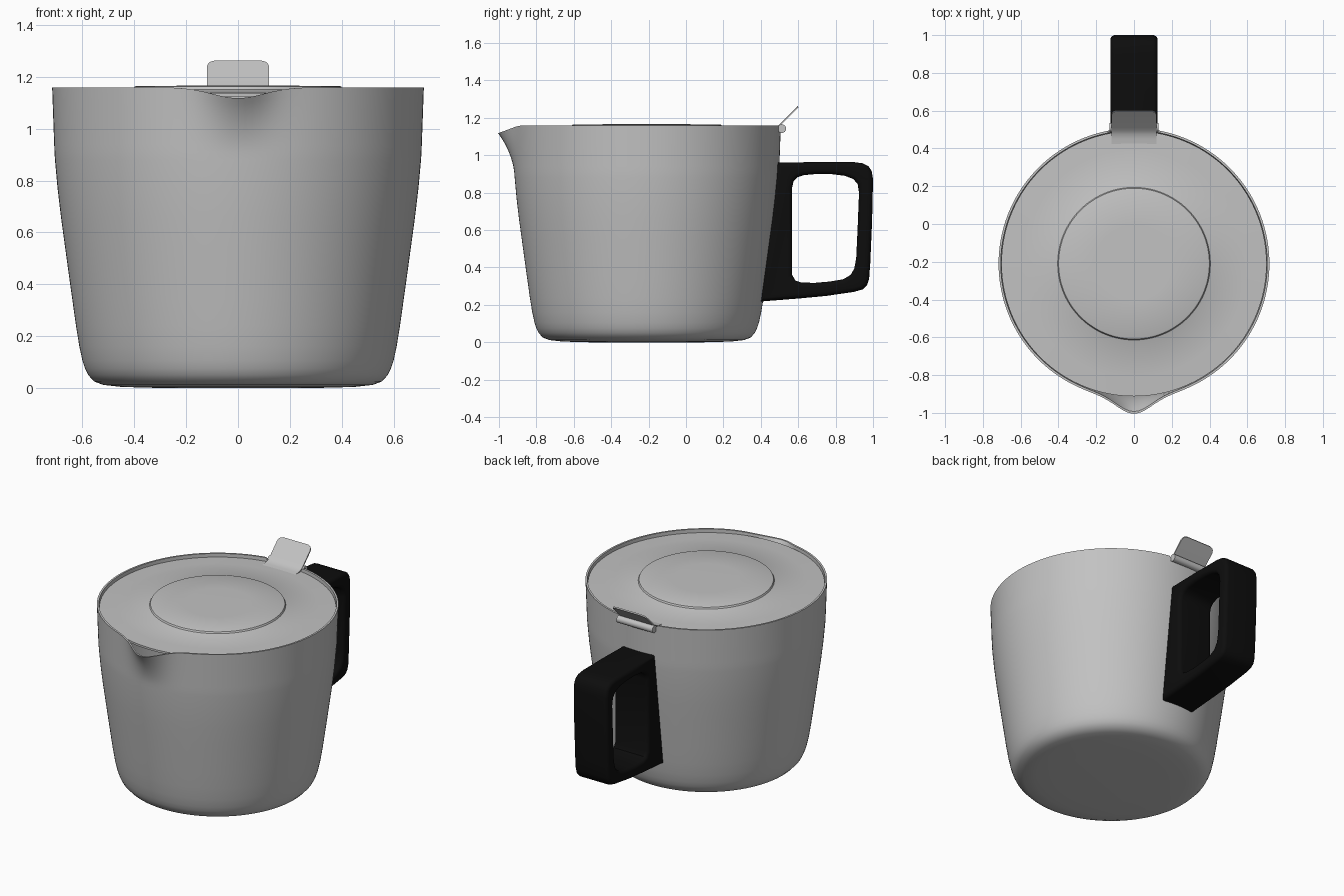
import bpy, bmesh, math

if "Cube" in bpy.data.objects:
    bpy.data.objects.remove(bpy.data.objects["Cube"])

CY = -0.21      # pot axis in y
SEG = 160


def material(name, rgb):
    m = bpy.data.materials.new(name)
    m.diffuse_color = (*rgb, 1)
    m.use_nodes = True
    m.node_tree.nodes["Principled BSDF"].inputs["Base Color"].default_value = m.diffuse_color
    return m


STEEL = material("brushed steel", (0.54, 0.54, 0.54))
BLACK = material("black plastic", (0.004, 0.004, 0.004))


def finish(ob, mat, angle=35):
    ob.data.materials.clear()
    ob.data.materials.append(mat)
    bpy.ops.object.select_all(action='DESELECT')
    ob.select_set(True)
    bpy.context.view_layer.objects.active = ob
    bpy.ops.object.shade_smooth_by_angle(angle=math.radians(angle))
    return ob


def make(name, bm, mat, angle=35):
    bmesh.ops.recalc_face_normals(bm, faces=bm.faces)
    me = bpy.data.meshes.new(name)
    bm.to_mesh(me)
    bm.free()
    ob = bpy.data.objects.new(name, me)
    bpy.context.collection.objects.link(ob)
    return finish(ob, mat, angle)


def lathe(profile, warp=None):
    """Revolve (r, z) points around the pot axis; ends are closed at the axis."""
    bm = bmesh.new()
    rings = []
    for r, z in profile:
        ring = []
        for i in range(SEG):
            a = 2 * math.pi * i / SEG
            p = (r * math.sin(a), CY - r * math.cos(a), z)
            ring.append(bm.verts.new(warp(*p) if warp else p))
        rings.append(ring)
    for a, b in zip(rings, rings[1:]):
        for i in range(SEG):
            j = (i + 1) % SEG
            bm.faces.new((a[i], a[j], b[j], b[i]))
    bm.faces.new(rings[0])
    bm.faces.new(rings[-1])
    return bm


# Pot body with spout pulled out of the front rim
def spout(x, y, z):
    if y < CY and z > 0.9:
        t = (z - 0.9) / 0.26
        y -= 0.078 * math.exp(-(x / 0.12) ** 2) * t ** 1.6
        z -= 0.042 * math.exp(-(x / 0.14) ** 2) * t ** 2
    elif y > CY and z > 1.13 and abs(x) < 0.13:   # hinge notch in the back rim
        z = 1.13
    return x, y, z


outer = [(0.3, 0), (0.45, 0.004), (0.52, 0.012), (0.555, 0.025), (0.578, 0.05),
         (0.59, 0.075), (0.6, 0.105), (0.612, 0.16), (0.625, 0.24), (0.639, 0.34),
         (0.653, 0.44), (0.668, 0.55), (0.683, 0.66), (0.696, 0.77), (0.706, 0.88)]
outer += [(0.708 + 0.009 * i / 8, 0.91 + 0.25 * i / 8) for i in range(9)]
inner = [(r - 0.012, max(z, 0.015)) for r, z in reversed(outer)]
make("pot_body", lathe(outer + inner, spout), STEEL)

# Lid with raised centre disc
make("lid", lathe([(0.39, 1.125), (0.702, 1.125), (0.702, 1.138), (0.6, 1.142),
                   (0.408, 1.15), (0.404, 1.152), (0.399, 1.162), (0.392, 1.165),
                   (0.2, 1.166)]), STEEL, 30)

# Thumb tab flowing up from the lid
bm = bmesh.new()
path = [(0.40, 1.138, 0.12), (0.45, 1.143, 0.12), (0.475, 1.149, 0.12), (0.493, 1.16, 0.12),
        (0.51, 1.176, 0.12), (0.575, 1.241, 0.12), (0.586, 1.252, 0.115),
        (0.593, 1.259, 0.106), (0.597, 1.263, 0.09)]
rows = [[[bm.verts.new((s * w, y + d * 0.7, z - d)) for s in (-1, 1)] for d in (0, 0.007)]
        for y, z, w in path]
loops = [[r[0][0], r[0][1], r[1][1], r[1][0]] for r in rows]
for a, b in zip(loops, loops[1:]):
    for i in range(4):
        bm.faces.new((a[i], a[(i + 1) % 4], b[(i + 1) % 4], b[i]))
bm.faces.new(loops[0])
bm.faces.new(loops[-1])
make("thumb_tab", bm, STEEL)

# Hinge pin
bpy.ops.mesh.primitive_cylinder_add(vertices=32, radius=0.023, depth=0.26,
                                    location=(0, 0.512, 1.142), rotation=(0, math.pi / 2, 0))
pin = bpy.context.object
pin.name = "hinge_pin"
finish(pin, STEEL)

# Handle: outline with a window, extruded and rounded
outline = [(0.488, 0.96), (0.7, 0.964), (0.9, 0.963), (0.945, 0.957), (0.975, 0.942), (0.993, 0.915),
           (1.0, 0.87), (0.995, 0.65), (0.985, 0.42), (0.979, 0.34), (0.968, 0.305),
           (0.945, 0.283), (0.9, 0.27), (0.75, 0.248), (0.6, 0.234), (0.398, 0.218)]
window = [(0.568, 0.36), (0.568, 0.83), (0.575, 0.86), (0.595, 0.882), (0.63, 0.894), (0.7, 0.9),
          (0.78, 0.899), (0.85, 0.89), (0.895, 0.873), (0.918, 0.845), (0.925, 0.8), (0.918, 0.62),
          (0.91, 0.45), (0.9, 0.395), (0.88, 0.36), (0.84, 0.337), (0.77, 0.325), (0.69, 0.318),
          (0.62, 0.319), (0.585, 0.33)]
cu = bpy.data.curves.new("handle", 'CURVE')
cu.dimensions = '2D'
cu.fill_mode = 'BOTH'
BEVEL = 0.025
cu.extrude, cu.bevel_depth, cu.bevel_resolution, cu.offset = 0.125 - BEVEL, BEVEL, 4, -BEVEL
for pts in (outline, window):
    sp = cu.splines.new('POLY')
    sp.points.add(len(pts) - 1)
    sp.use_cyclic_u = True
    for p, (y, z) in zip(sp.points, pts):
        p.co = (y, z, 0, 1)
curve = bpy.data.objects.new("handle_curve", cu)
bpy.context.collection.objects.link(curve)
bpy.context.view_layer.update()
me = bpy.data.meshes.new_from_object(curve.evaluated_get(bpy.context.evaluated_depsgraph_get()))
bpy.data.objects.remove(curve)
bm = bmesh.new()
bm.from_mesh(me)
bmesh.ops.remove_doubles(bm, verts=bm.verts, dist=0.0005)
for v in bm.verts:
    v.co = (v.co.z, v.co.x, v.co.y)
make("handle", bm, BLACK, 40)
